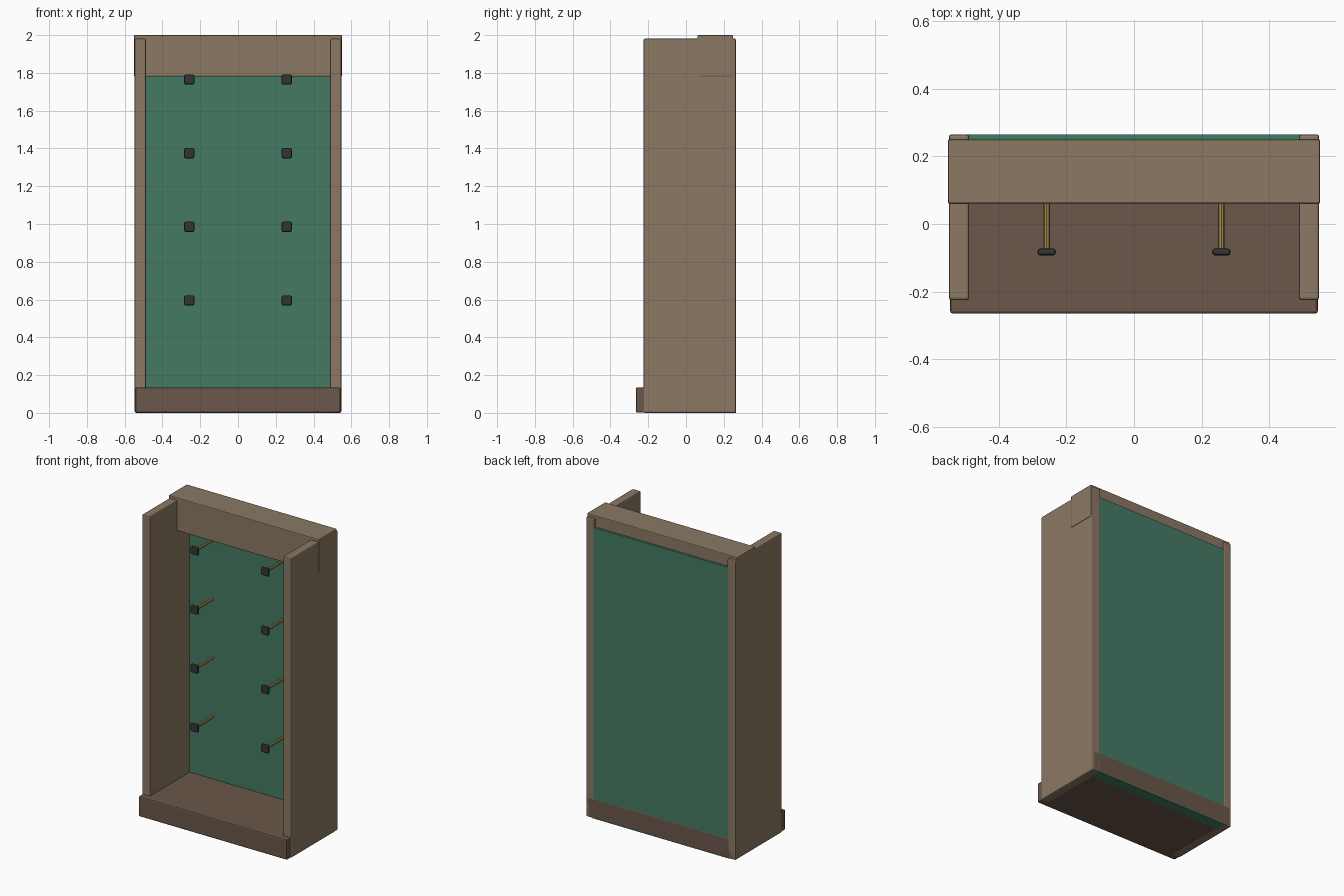
import bpy, bmesh, math
from mathutils import Matrix

if "Cube" in bpy.data.objects:
    bpy.data.objects.remove(bpy.data.objects["Cube"])


def material(name, rgb):
    m = bpy.data.materials.new(name)
    m.diffuse_color = (*rgb, 1)
    m.use_nodes = True
    m.node_tree.nodes["Principled BSDF"].inputs["Base Color"].default_value = m.diffuse_color
    return m


WOOD = material("wood", (0.26, 0.19, 0.127))
DARK_WOOD = material("dark_wood", (0.145, 0.095, 0.067))
GREEN = material("green_panel", (0.06, 0.195, 0.127))
BRASS = material("brass", (0.35, 0.26, 0.07))
BLACK = material("black_cap", (0.03, 0.037, 0.035))


def finish(name, bm, mat):
    mesh = bpy.data.meshes.new(name)
    bm.to_mesh(mesh)
    bm.free()
    mesh.materials.append(mat)
    obj = bpy.data.objects.new(name, mesh)
    bpy.context.collection.objects.link(obj)
    return obj


def box(name, lo, hi, mat, bevel=0.0):
    """Box between two corners, with optional rounded edges."""
    bm = bmesh.new()
    bmesh.ops.create_cube(bm, size=1)
    for v in bm.verts:
        v.co = [(a + b) / 2 + c * (b - a) for a, b, c in zip(lo, hi, v.co)]
    obj = finish(name, bm, mat)
    if bevel:
        mod = obj.modifiers.new("bevel", 'BEVEL')
        mod.width = bevel
        mod.segments = 2
    return obj


def rod(name, x, z, y0, y1, radius, mat):
    """Eight-sided rod running along y."""
    bm = bmesh.new()
    bmesh.ops.create_cone(
        bm, cap_ends=True, segments=8, radius1=radius, radius2=radius, depth=y1 - y0,
        matrix=Matrix.Translation((x, (y0 + y1) / 2, z)) @ Matrix.Rotation(math.pi / 2, 4, 'X'))
    return finish(name, bm, mat)


# Case: base, header and back panel
box("base", (-0.543, -0.265, 0.001), (0.543, 0.265, 0.135), DARK_WOOD, 0.008)
box("header", (-0.55, 0.06, 1.78), (0.55, 0.25, 2.0), WOOD, 0.005)
box("back_panel", (-0.5, 0.19, 0.0), (0.5, 0.264, 1.925), GREEN)

for side, s in (("left", -1), ("right", 1)):
    # Side boards
    x0, x1 = sorted((s * 0.487, s * 0.547))
    box(side + "_side_board", (x0, -0.225, 0.0), (x1, 0.265, 1.982), WOOD, 0.008)

    # Pegs with square caps
    x = s * 0.258
    for i in range(4):
        z = 0.595 + 0.39 * i
        rod(f"{side}_peg_{i + 1}", x, z, -0.08, 0.105, 0.01, BRASS)
        box(f"{side}_peg_cap_{i + 1}", (x - 0.027, -0.093, z - 0.027),
            (x + 0.027, -0.072, z + 0.027), BLACK, 0.008)
